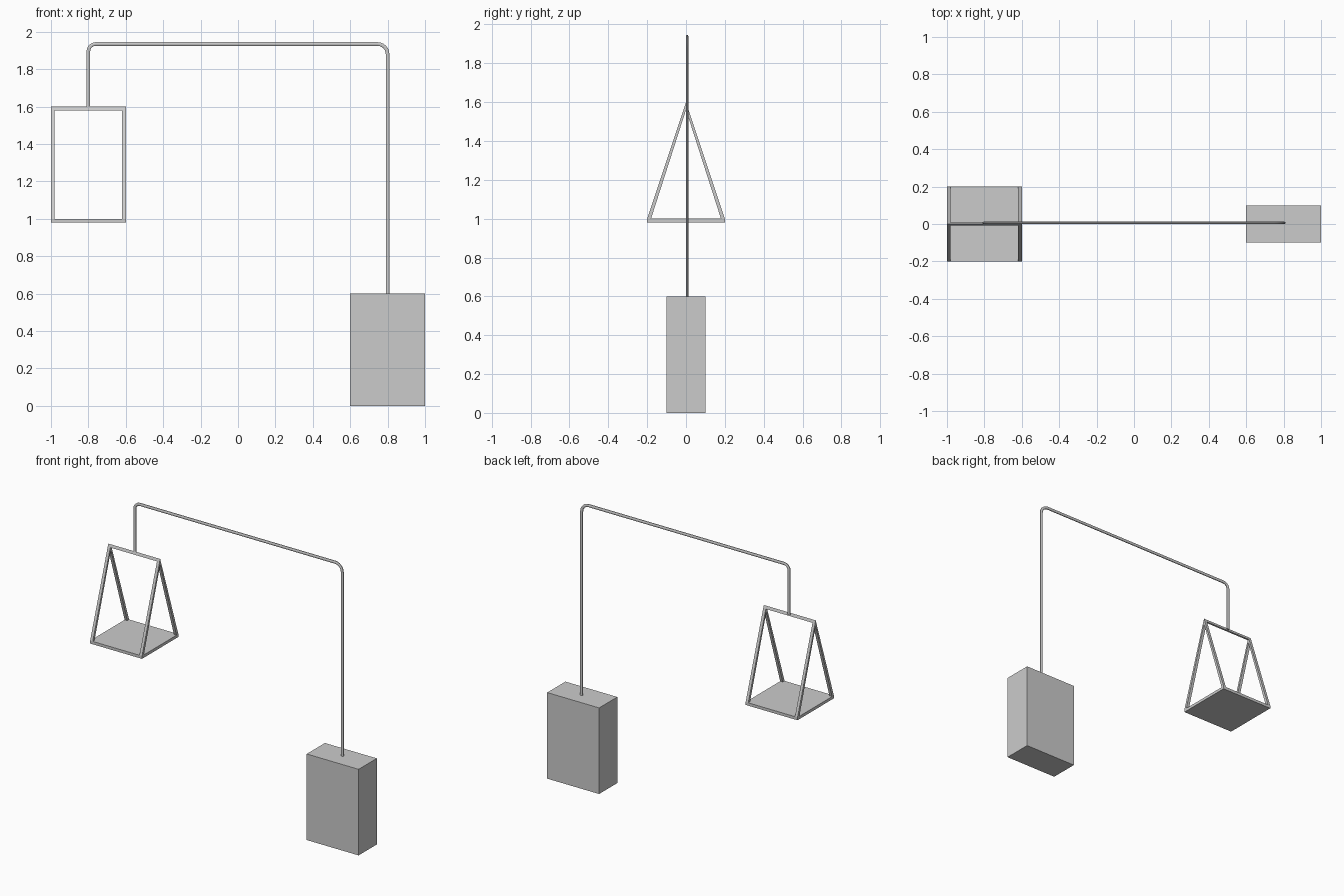
import bpy, bmesh, math
from mathutils import Vector

if "Cube" in bpy.data.objects:
    bpy.data.objects.remove(bpy.data.objects["Cube"])

grey = bpy.data.materials.new("plain grey")
grey.diffuse_color = (0.6, 0.6, 0.6, 1)
grey.use_nodes = True
grey.node_tree.nodes["Principled BSDF"].inputs["Base Color"].default_value = grey.diffuse_color


def finish(name, bm):
    bmesh.ops.recalc_face_normals(bm, faces=bm.faces)
    mesh = bpy.data.meshes.new(name)
    bm.to_mesh(mesh)
    bm.free()
    mesh.materials.append(grey)
    ob = bpy.data.objects.new(name, mesh)
    bpy.context.collection.objects.link(ob)
    return ob


def box(name, x0, x1, y0, y1, z0, z1):
    bm = bmesh.new()
    bmesh.ops.create_cube(bm, size=1)
    for v in bm.verts:
        v.co = Vector(((x0 + x1) / 2 + v.co.x * (x1 - x0),
                       (y0 + y1) / 2 + v.co.y * (y1 - y0),
                       (z0 + z1) / 2 + v.co.z * (z1 - z0)))
    return finish(name, bm)


def prism(name, profile, x0, x1):
    """Extrude a (y, z) outline along x."""
    bm = bmesh.new()
    face = bm.faces.new([bm.verts.new((x0, y, z)) for y, z in profile])
    ext = bmesh.ops.extrude_face_region(bm, geom=[face])
    for g in ext["geom"]:
        if isinstance(g, bmesh.types.BMVert):
            g.co.x = x1
    return finish(name, bm)


# Solid counterweight block
box("counterweight", 0.6, 1.0, -0.1, 0.1, 0.0, 0.6)

# Hanging tray: floor, two A-shaped end frames and the ridge bar
box("tray_floor", -1.0, -0.6, -0.2, 0.2, 0.98, 1.0)
leg_pair = [(-0.2, 1.0), (-0.18, 1.0), (0, 1.56), (0.18, 1.0), (0.2, 1.0), (0, 1.6)]
for side, x in (("left", -1.0), ("right", -0.62)):
    prism(side + "_end_frame", leg_pair, x, x + 0.02)
prism("ridge_bar", [(-0.0067, 1.58), (0.0067, 1.58), (0, 1.6)], -0.98, -0.62)


# Rope path in the xz plane, with a rounded turn at each upper corner
def turn(cx, cz, r, a0, a1, steps=6):
    return [(cx + r * math.cos(math.radians(a0 + (a1 - a0) * i / steps)),
             cz + r * math.sin(math.radians(a0 + (a1 - a0) * i / steps)))
            for i in range(steps + 1)]


TOP = 1.935
path = ([(-0.8, 1.59)] + turn(-0.76, TOP - 0.04, 0.04, 180, 90)
        + turn(0.745, TOP - 0.055, 0.055, 90, 0) + [(0.8, 0.59)])

# Sweep a slightly flattened eight-sided section along the path
bm = bmesh.new()
rings = []
SIDES = 8
for i, (x, z) in enumerate(path):
    a = Vector(path[max(i - 1, 0)])
    b = Vector(path[min(i + 1, len(path) - 1)])
    t = (b - a).normalized()
    if i in (0, 1):
        t = Vector((0, 1))
    elif i >= len(path) - 2:
        t = Vector((0, -1))
    elif i in (7, 8):
        t = Vector((1, 0))
    ring = []
    for k in range(SIDES):
        ang = 2 * math.pi * (k + 0.5) / SIDES
        u, w = 0.0105 * math.cos(ang), 0.0075 * math.sin(ang)
        ring.append(bm.verts.new((x - t.y * u, 0.006 + w, z + t.x * u)))
    rings.append(ring)
for r0, r1 in zip(rings, rings[1:]):
    for k in range(SIDES):
        n = (k + 1) % SIDES
        bm.faces.new((r0[k], r0[n], r1[n], r1[k]))
bm.faces.new(rings[0])
bm.faces.new(rings[-1])
rope = finish("rope", bm)
bpy.context.view_layer.objects.active = rope
rope.select_set(True)
bpy.ops.object.shade_smooth_by_angle(angle=math.radians(50))
